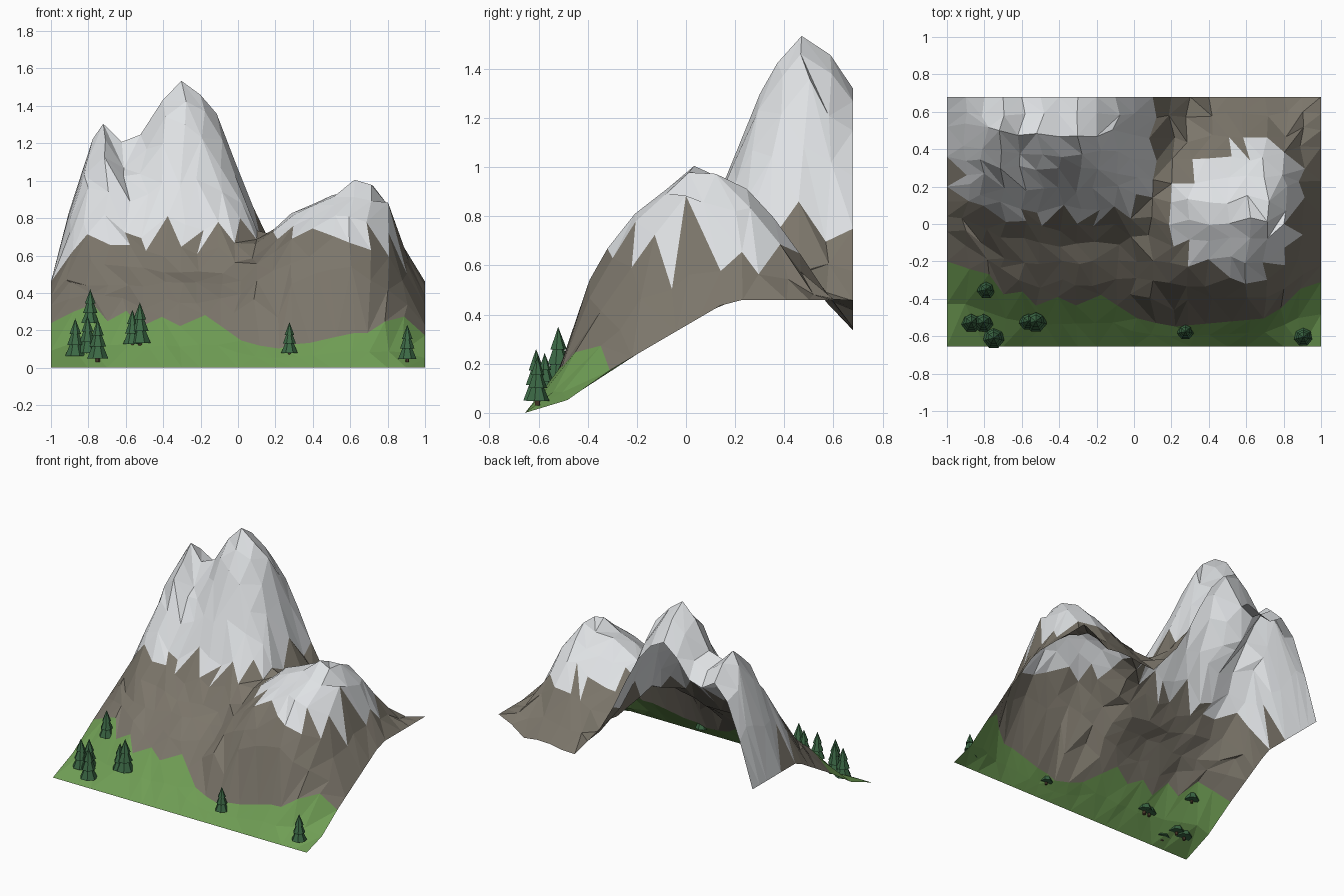
import bpy, bmesh, math, random
from mathutils import Matrix

if "Cube" in bpy.data.objects:
    bpy.data.objects.remove(bpy.data.objects["Cube"])

random.seed(11)


def material(name, rgb):
    m = bpy.data.materials.new(name)
    m.diffuse_color = (*rgb, 1)
    m.use_nodes = True
    m.node_tree.nodes["Principled BSDF"].inputs["Base Color"].default_value = m.diffuse_color
    return m


grass = material("grass green", (0.16, 0.34, 0.09))
rock = material("rock brown", (0.20, 0.18, 0.145))
snow = material("snow white", (0.74, 0.76, 0.78))
needles = material("pine green", (0.045, 0.14, 0.06))
bark = material("bark brown", (0.10, 0.06, 0.035))

FRONT, BACK = -0.655, 0.68
COLUMNS, ROWS = 20, 13


def lerp(points, t):
    """Straight interpolation along a list of (t, value) points."""
    for (a, va), (b, vb) in zip(points, points[1:]):
        if t <= b:
            return va + (vb - va) * max(0, (t - a) / (b - a))
    return points[-1][1]


# Section along the two side edges
side = [(FRONT, 0), (-.5, .04), (-.3, .18), (.18, .46)]
# Tall massif: foot slope, share of the crest height, crest line
foot = [(FRONT, 0), (-.52, .13), (-.25, .42), (-.1, .52), (.05, .69)]
rise = [(.05, 0), (.2, .42), (.34, .82), (.45, 1), (.53, 1), (BACK, .74)]
crest = [(-.72, 1.31), (-.6, 1.21), (-.48, 1.26), (-.39, 1.45), (-.31, 1.54), (-.27, 1.54),
         (-.14, 1.41), (.13, .73)]
# Low rounded mountain: section and height along x
dome = [(FRONT, 0), (-.52, .17), (-.4, .54), (-.26, .79), (.05, 1), (.2, .95), (.34, .8), (BACK, .36)]
swell = [(-.1, .4), (.13, .7), (.27, .83), (.66, 1.02), (.8, .94)]
# How far the slopes stand out from the side edges, at the foot and higher up
spread_low = [(-1, 0), (-.6, 1), (.6, 1), (.75, .75), (.85, .35), (1, 0)]
spread_high = [(-1, 0), (-.88, .55), (-.75, 1), (.79, 1), (.9, .36), (1, 0)]


def height(x, y):
    massif = lerp(foot, y) + (lerp(crest, x) - .69) * lerp(rise, y)
    massif *= lerp([(.08, 1), (.5, .3)], x)
    massif -= max(0, .11 - .8 * math.hypot(x + .59, y - .37))  # notch between the twin tops
    inner = max(massif, lerp(dome, y) * lerp(swell, x))
    edge = lerp(side, y)
    high = lerp([(-.4, 0), (0, 1)], y)
    out = lerp(spread_low, x) * (1 - high) + lerp(spread_high, x) * high
    return edge + (inner - edge) * out


# Upper edge of the meadow and the lower limit of the snow
meadow_edge = [(-.9, -.2), (-.7, -.35), (-.5, -.42), (-.1, -.4), (0, -.5),
               (.2, -.55), (.75, -.5), (.85, -.36), (1, -.31)]
snow_limit = [(-1, .54), (-.7, .69), (0, .71), (.08, .76), (.2, .71), (1, .67)]

# Mountain sheet: the third row of points follows the meadow edge
bm = bmesh.new()
grid = []
for i in range(COLUMNS + 1):
    column = []
    for j in range(ROWS + 1):
        side_edge, end_edge = i in (0, COLUMNS), j in (0, ROWS)
        x = -1 + 2 * i / COLUMNS
        if not (side_edge or end_edge):
            x += random.uniform(-.025, .025)
        g = lerp(meadow_edge, x)
        y = FRONT + (g - FRONT) * j / 2 if j < 2 else g + (BACK - g) * (j - 2) / (ROWS - 2)
        if j == 2 and not side_edge:
            y += .025 * (-1) ** i * (x < 0)
        if j > 2 and not (side_edge or end_edge):
            y += random.uniform(-.025, .025)
        z = height(x, y)
        if not (side_edge or end_edge):
            z += random.uniform(-.012, .014) * (1 if j > 2 else .4)
        column.append(bm.verts.new((x, y, min(z, 1.54))))
    grid.append(column)

for i in range(COLUMNS):
    for j in range(ROWS):
        a, b, c, d = grid[i][j], grid[i + 1][j], grid[i + 1][j + 1], grid[i][j + 1]
        tris = ((a, b, c), (a, c, d)) if random.random() < .5 else ((a, b, d), (b, c, d))
        for tri in tris:
            f = bm.faces.new(tri)
            centre = f.calc_center_median()
            f.material_index = 0 if j < 2 else (2 if centre.z > lerp(snow_limit, centre.x) else 1)
mesh = bpy.data.meshes.new("mountain")
bm.to_mesh(mesh)
bm.free()
for m in (grass, rock, snow):
    mesh.materials.append(m)
bpy.context.collection.objects.link(bpy.data.objects.new("mountain", mesh))


def pine_tree(x, y, h):
    """Short trunk under three stacked, tapering tiers."""
    bm = bmesh.new()
    base, r = max(height(x, y) - .02, .03), h / 4

    def tier(r1, r2, z1, z2, slot):
        place = Matrix.Translation((x, y, base + h * (z1 + z2) / 2))
        made = bmesh.ops.create_cone(bm, cap_ends=True, segments=7, radius1=r * r1, radius2=r * r2,
                                     depth=h * (z2 - z1), matrix=place)
        for f in {f for v in made["verts"] for f in v.link_faces}:
            f.material_index = slot

    tier(.2, .2, 0, .2, 1)
    tier(1, .35, .09, .48, 0)
    tier(.8, .25, .36, .72, 0)
    tier(.58, 0, .62, 1, 0)
    mesh = bpy.data.meshes.new("pine_tree")
    bm.to_mesh(mesh)
    bm.free()
    mesh.materials.append(needles)
    mesh.materials.append(bark)
    bpy.context.collection.objects.link(bpy.data.objects.new("pine_tree", mesh))


# Trees on the meadow: position and height
for spot in ((-.87, -.525, .22), (-.805, -.525, .22), (-.75, -.61, .23), (-.79, -.35, .2),
             (-.565, -.52, .2), (-.525, -.52, .24), (.275, -.575, .18), (.905, -.605, .2)):
    pine_tree(*spot)
